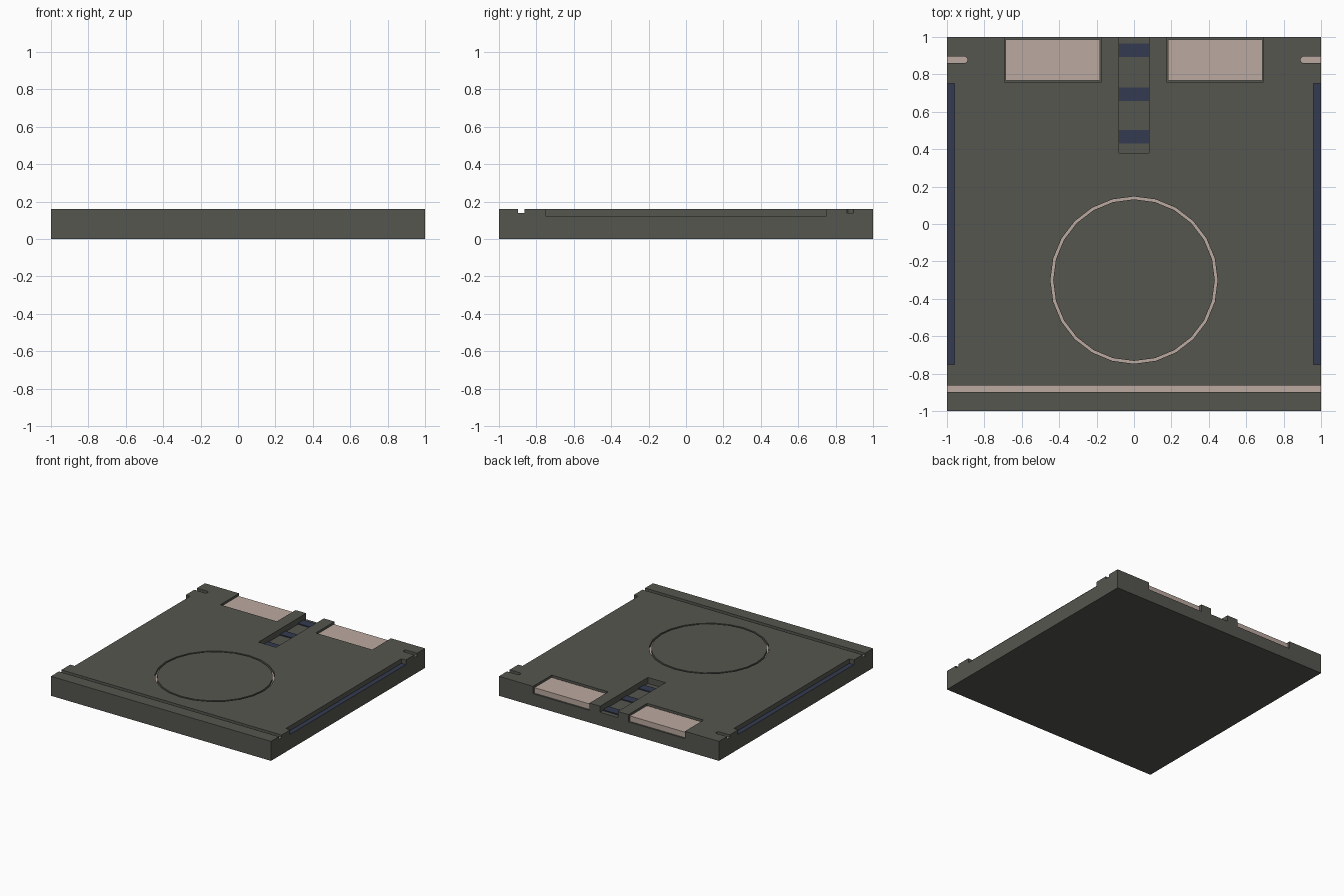
import bpy, bmesh, math

if "Cube" in bpy.data.objects:
    bpy.data.objects.remove(bpy.data.objects["Cube"])

TOP = 0.16


def material(name, rgb):
    m = bpy.data.materials.new(name)
    m.diffuse_color = (*rgb, 1)
    m.use_nodes = True
    m.node_tree.nodes["Principled BSDF"].inputs["Base Color"].default_value = m.diffuse_color
    return m


grey = material("dark_grey", (0.092, 0.092, 0.080))
pink = material("pale_pink", (0.50, 0.40, 0.35))
navy = material("navy", (0.034, 0.043, 0.080))


def prism(bm, pts, z0, z1):
    """Upright prism from a counter-clockwise outline."""
    lo = [bm.verts.new((x, y, z0)) for x, y in pts]
    hi = [bm.verts.new((x, y, z1)) for x, y in pts]
    bm.faces.new(lo[::-1])
    bm.faces.new(hi)
    n = len(pts)
    for i in range(n):
        j = (i + 1) % n
        bm.faces.new((lo[i], lo[j], hi[j], hi[i]))


def box(bm, x0, x1, y0, y1, z0, z1):
    prism(bm, [(x0, y0), (x1, y0), (x1, y1), (x0, y1)], z0, z1)


def ring(bm, cx, cy, r0, r1, z0, z1, n=24):
    loops = []
    for r, z in ((r0, z0), (r1, z0), (r1, z1), (r0, z1)):
        loops.append([bm.verts.new((cx + r * math.sin(2 * math.pi * i / n),
                                    cy + r * math.cos(2 * math.pi * i / n), z))
                      for i in range(n)])
    for k in range(4):
        a, b = loops[k], loops[(k + 1) % 4]
        for i in range(n):
            j = (i + 1) % n
            bm.faces.new((a[i], a[j], b[j], b[i]))


def finish(bm, name, mats):
    bmesh.ops.recalc_face_normals(bm, faces=bm.faces[:])
    me = bpy.data.meshes.new(name)
    bm.to_mesh(me)
    bm.free()
    for m in mats:
        me.materials.append(m)
    ob = bpy.data.objects.new(name, me)
    bpy.context.collection.objects.link(ob)
    return ob


# Slab
bm = bmesh.new()
box(bm, -1, 1, -1, 1, 0, TOP)
slab = finish(bm, "floor_tile", [grey, pink, navy])

# Cutters for every recess
bm = bmesh.new()
UP = 0.3
box(bm, -1.1, 1.1, -0.897, -0.863, 0.14, UP)            # front groove
ring(bm, 0, -0.3, 0.432, 0.447, 0.14, UP)               # circular groove
box(bm, -0.08, 0.08, 0.38, 1.1, 0.11, UP)               # back channel
for s in (-1, 1):
    xs = sorted((s * 0.177, s * 0.69))
    box(bm, *xs, 0.757, 1.1, 0.10, UP)                  # panel recess
    xs = sorted((s * 0.96, s * 1.1))
    box(bm, *xs, -0.75, 0.75, 0.122, UP)                # side ledge
    pts = [(s * (0.908 - 0.018 * math.sin(math.pi * i / 6)),
            0.878 + 0.018 * math.cos(math.pi * i / 6)) for i in range(7)]
    pts += [(s * 1.1, 0.86), (s * 1.1, 0.896)]
    prism(bm, pts, 0.14, UP)                            # short side slot
cutter = finish(bm, "recess_cutter", [grey])

mod = slab.modifiers.new("recesses", 'BOOLEAN')
mod.operation = 'DIFFERENCE'
mod.solver = 'EXACT'
mod.object = cutter
dg = bpy.context.evaluated_depsgraph_get()
cut = bpy.data.meshes.new_from_object(slab.evaluated_get(dg))
slab.modifiers.clear()
slab.data = cut
bpy.data.objects.remove(cutter)

# Colour recess floors by height
for p in slab.data.polygons:
    z = p.center.z
    p.material_index = 0
    if p.normal.z > 0.9:
        if abs(z - 0.14) < 0.004:
            p.material_index = 1
        elif abs(z - 0.122) < 0.004:
            p.material_index = 2

# Inset panels at the back
for s, side in ((-1, "left"), (1, "right")):
    bm = bmesh.new()
    box(bm, *sorted((s * 0.181, s * 0.686)), 0.766, 0.986, 0.10, 0.145)
    finish(bm, side + "_back_panel", [pink])

# Strips across the channel
for i, y in enumerate((0.466, 0.693, 0.928)):
    bm = bmesh.new()
    box(bm, -0.079, 0.079, y - 0.036, y + 0.036, 0.11, 0.118)
    finish(bm, "channel_strip_%d" % (i + 1), [navy])
